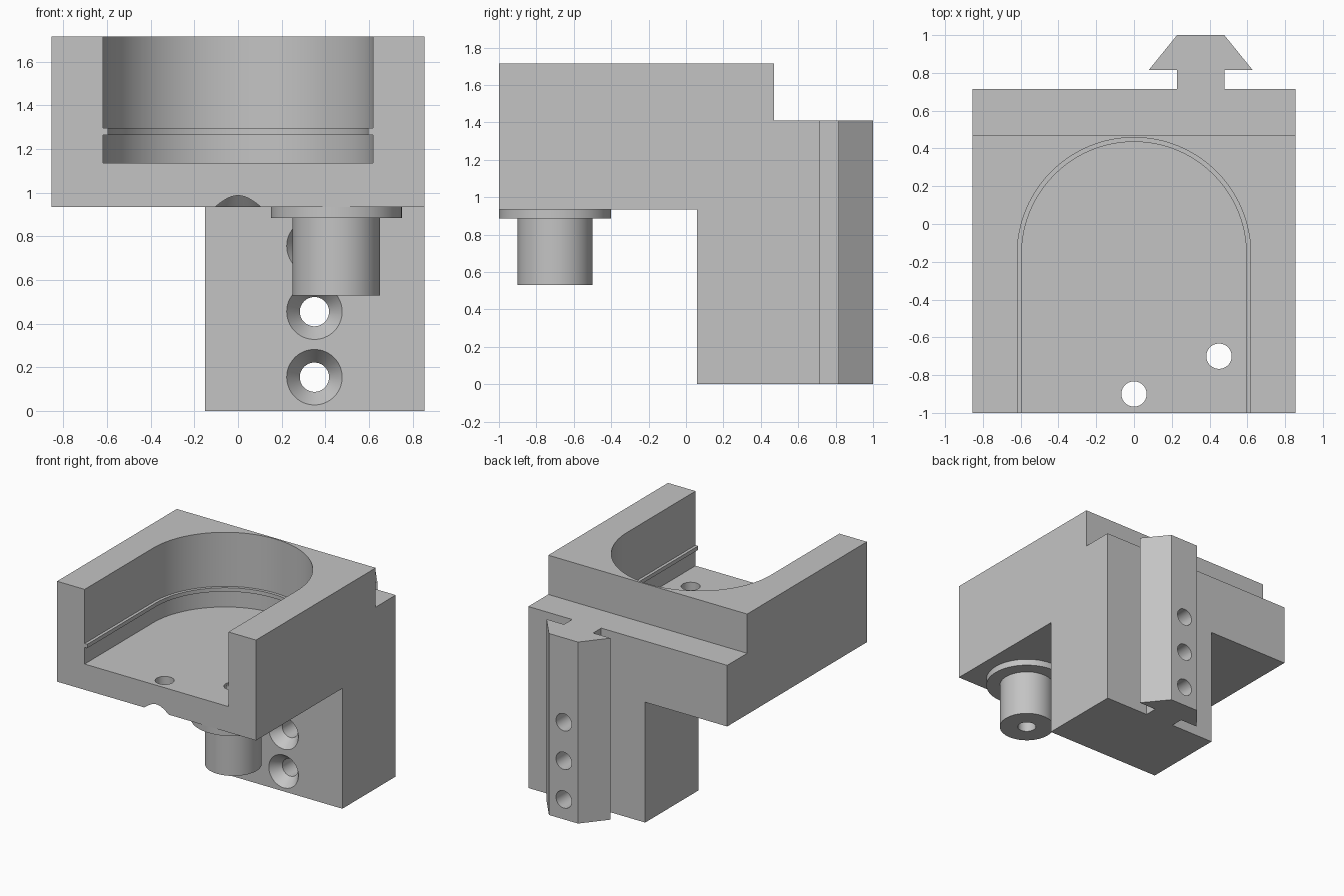
import bpy, bmesh, math
from mathutils import Matrix, Vector

cube = bpy.data.objects.get("Cube")
if cube:
    bpy.data.objects.remove(cube, do_unlink=True)

grey = bpy.data.materials.new("plain_grey")
grey.use_nodes = True
COLOUR = (0.55, 0.55, 0.55, 1)
grey.diffuse_color = COLOUR
grey.node_tree.nodes["Principled BSDF"].inputs["Base Color"].default_value = COLOUR


def make(name, bm):
    bmesh.ops.recalc_face_normals(bm, faces=bm.faces)
    mesh = bpy.data.meshes.new(name)
    bm.to_mesh(mesh)
    bm.free()
    mesh.materials.append(grey)
    obj = bpy.data.objects.new(name, mesh)
    bpy.context.collection.objects.link(obj)
    return obj


def prism(name, outline, low, high, axis="z"):
    """Extrude a closed outline along z (points x, y) or along x (points y, z)."""
    place = (lambda a, b: (a, b, low)) if axis == "z" else (lambda a, b: (low, a, b))
    step = Vector((0, 0, high - low)) if axis == "z" else Vector((high - low, 0, 0))
    bm = bmesh.new()
    face = bm.faces.new([bm.verts.new(place(a, b)) for a, b in outline])
    new = bmesh.ops.extrude_face_region(bm, geom=[face])["geom"]
    bmesh.ops.translate(bm, vec=step,
                        verts=[v for v in new if isinstance(v, bmesh.types.BMVert)])
    return make(name, bm)


def lathe(name, profile, origin, along_y=False, sides=64):
    """Spin (radius, distance) pairs about z, or about y when along_y is set."""
    bm = bmesh.new()
    rings = []
    for radius, dist in profile:
        angles = [2 * math.pi * i / sides for i in range(sides)]
        rings.append([bm.verts.new((radius * math.cos(a), radius * math.sin(a), dist))
                      for a in angles])
    for lower, upper in zip(rings, rings[1:]):
        for i in range(sides):
            j = (i + 1) % sides
            bm.faces.new((lower[i], lower[j], upper[j], upper[i]))
    bm.faces.new(rings[0])
    bm.faces.new(rings[-1])
    turn = Matrix.Rotation(-math.pi / 2, 4, "X") if along_y else Matrix()
    bm.transform(Matrix.Translation(origin) @ turn)
    return make(name, bm)


def combine(target, tool, operation):
    mod = target.modifiers.new("combine", "BOOLEAN")
    mod.operation, mod.solver, mod.object = operation, "EXACT", tool
    tool.hide_render = True
    bpy.context.view_layer.objects.active = target
    bpy.ops.object.modifier_apply(modifier=mod.name)
    bpy.data.objects.remove(tool, do_unlink=True)


def smooth(obj):
    bpy.ops.object.select_all(action="DESELECT")
    obj.select_set(True)
    bpy.context.view_layer.objects.active = obj
    bpy.ops.object.shade_smooth_by_angle(angle=math.radians(30))


def u_outline(radius, centre_y=-0.16, front=-1.2, steps=48):
    arc = [(radius * math.cos(math.pi * i / steps),
            centre_y + radius * math.sin(math.pi * i / steps)) for i in range(steps + 1)]
    return [(radius, front)] + arc + [(-radius, front)]


# Stepped upper block, leg and dovetail rail joined into one bracket
BACK, UNDER, STEP, TOP, SIDE = 0.715, 0.935, 1.41, 1.715, 0.855
bracket = prism("bracket", [(-1, UNDER), (BACK, UNDER), (BACK, STEP), (0.47, STEP),
                            (0.47, TOP), (-1, TOP)], -SIDE, SIDE, "x")
leg = prism("leg", [(-0.15, 0.06), (SIDE, 0.06), (SIDE, BACK), (-0.15, BACK)], 0, 1.05)
combine(bracket, leg, "UNION")
half_rail = [(0.125, 0.6), (0.125, 0.815), (0.275, 0.815), (0.125, 1.0)]
RAIL_X = 0.353
rail = prism("rail", [(RAIL_X + x, y) for x, y in half_rail]
             + [(RAIL_X - x, y) for x, y in reversed(half_rail)], 0, STEP)
combine(bracket, rail, "UNION")

# U-shaped pocket with a thin retaining ridge left on its wall
FLOOR = 1.135
for radius, low, high in ((0.595, FLOOR, 1.9), (0.618, FLOOR, 1.265), (0.618, 1.295, 1.9)):
    combine(bracket, prism("pocket_cutter", u_outline(radius), low, high), "DIFFERENCE")

# Countersunk screw holes through the leg and rail
HOLE = 0.067
for z in (0.155, 0.455, 0.755):
    cutter = lathe("screw_cutter", [(0.142, -0.02), (HOLE, 0.08), (HOLE, 1.2)],
                   (0.35, 0.06, z), along_y=True)
    combine(bracket, cutter, "DIFFERENCE")

# Countersunk floor hole near the front edge, and the hole above the peg
combine(bracket, lathe("floor_cutter", [(0.162, -0.02), (HOLE, 0.09), (HOLE, 0.4)],
                       (0, -0.9, UNDER)), "DIFFERENCE")
PEG = (0.45, -0.7, 0)
combine(bracket, lathe("peg_hole_cutter", [(HOLE, 0.8), (HOLE, 1.3)], PEG), "DIFFERENCE")
smooth(bracket)

# Flanged hollow peg under the block
peg = lathe("flanged_peg", [(0.2, 0.53), (0.2, 0.885), (0.3, 0.885), (0.3, UNDER)], PEG)
combine(peg, lathe("peg_cutter", [(HOLE, 0.4), (HOLE, 1.1)], PEG), "DIFFERENCE")
smooth(peg)
